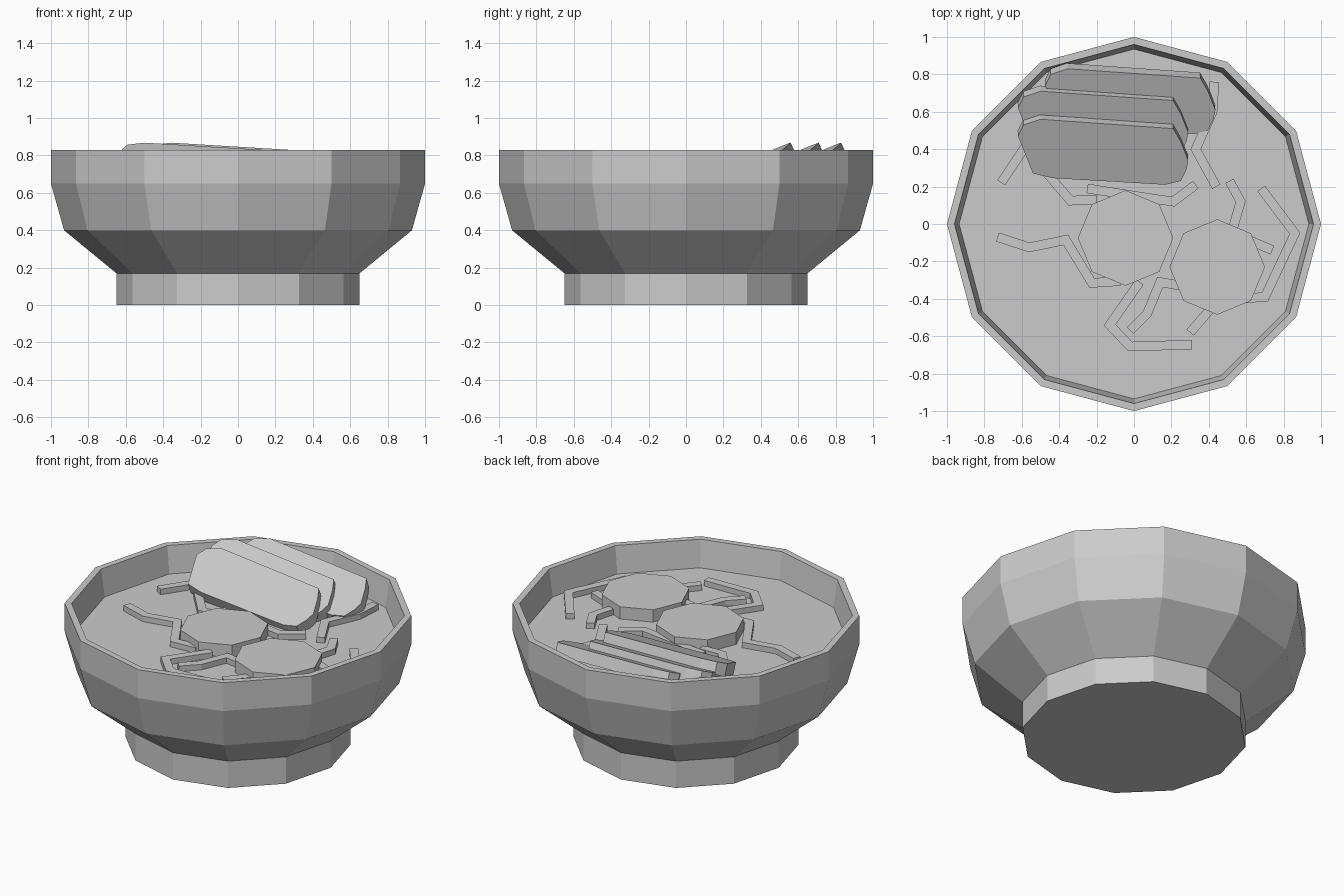
import bpy
import bmesh
import math
from mathutils import Vector

default_cube = bpy.data.objects.get("Cube")
if default_cube:
    bpy.data.objects.remove(default_cube, do_unlink=True)

material = bpy.data.materials.new("plain grey")
material.use_nodes = True
GREY = (0.6, 0.6, 0.6, 1.0)
material.diffuse_color = GREY
material.node_tree.nodes["Principled BSDF"].inputs["Base Color"].default_value = GREY


def finish(bm, name):
    """Turn a bmesh into a flat-shaded, coloured object."""
    bmesh.ops.recalc_face_normals(bm, faces=bm.faces)
    mesh = bpy.data.meshes.new(name)
    bm.to_mesh(mesh)
    bm.free()
    mesh.materials.append(material)
    obj = bpy.data.objects.new(name, mesh)
    bpy.context.collection.objects.link(obj)
    return obj


def lathe(name, profile, sides):
    """Sweep (radius, height) points round z and cap both ends."""
    bm = bmesh.new()
    rings = []
    for radius, height in profile:
        ring = []
        for i in range(sides):
            angle = math.tau * i / sides
            ring.append(bm.verts.new((radius * math.cos(angle),
                                      radius * math.sin(angle), height)))
        rings.append(ring)
    for low, high in zip(rings, rings[1:]):
        for i in range(sides):
            j = (i + 1) % sides
            bm.faces.new((low[i], low[j], high[j], high[i]))
    bm.faces.new(rings[0])
    bm.faces.new(rings[-1])
    return finish(bm, name)


def prism(name, top, offset):
    """Solid between a top outline and its copy moved by offset."""
    bm = bmesh.new()
    upper = [bm.verts.new(p) for p in top]
    lower = [bm.verts.new(p + offset) for p in top]
    bm.faces.new(upper)
    bm.faces.new(lower)
    for i in range(len(top)):
        j = (i + 1) % len(top)
        bm.faces.new((upper[i], upper[j], lower[j], lower[i]))
    return finish(bm, name)


def noodle(name, path, width=0.05, bottom=0.64, top=0.695):
    """Flat strip with mitred bends along a path of (x, y) points."""
    points = [Vector(p) for p in path]
    bm = bmesh.new()
    sections = []
    for i, point in enumerate(points):
        before = (point - points[i - 1]).normalized() if i else None
        after = (points[i + 1] - point).normalized() if i + 1 < len(points) else None
        before = before or after
        after = after or before
        along = (before + after).normalized()
        side = Vector((-along.y, along.x)) * width / 2 / max(along.dot(after), 0.5)
        left, right = point + side, point - side
        sections.append([bm.verts.new((p.x, p.y, z)) for p, z in
                         ((left, bottom), (right, bottom), (right, top), (left, top))])
    for a, b in zip(sections, sections[1:]):
        for i in range(4):
            j = (i + 1) % 4
            bm.faces.new((a[i], a[j], b[j], b[i]))
    bm.faces.new(sections[0])
    bm.faces.new(sections[-1])
    return finish(bm, name)


# Bowl with foot, rim and the flat broth surface closing the inside
lathe("bowl", [(0.65, 0), (0.65, 0.17), (0.93, 0.4), (1, 0.65), (1, 0.83),
               (0.96, 0.83), (0.935, 0.66)], 12)

# Octagonal round slices floating on the broth
for name, x, y in (("left_round_slice", 0.445, -0.23), ("middle_round_slice", -0.045, -0.075)):
    disc = lathe(name, [(0.255, 0.655), (0.255, 0.738)], 8)
    disc.location = (x, y, 0)

# Three leaning meat slices, all of one outline on a tilted plane
outline = [(-0.59, 0.53), (-0.5, 0.56), (0.21, 0.51), (0.25, 0.44), (0.29, 0.34),
           (0.28, 0.29), (0.25, 0.23), (0.17, 0.21), (-0.43, 0.245), (-0.54, 0.27),
           (-0.6, 0.42), (-0.62, 0.47)]
SLOPE_X, SLOPE_Y = -0.03, 0.43
normal = Vector((-SLOPE_X, -SLOPE_Y, 1)).normalized()
for name, dx, dy in (("front_meat_slice", 0, 0), ("middle_meat_slice", 0, 0.15),
                     ("back_meat_slice", 0.145, 0.27)):
    top = [Vector((x + dx, y + dy,
                   0.868 + SLOPE_X * (x + 0.5) + SLOPE_Y * (y - 0.56)))
           for x, y in outline]
    prism(name, top, normal * -0.075)

# Bent noodles lying on the broth
noodles = {
    "right_noodle": [(-0.73, -0.07), (-0.56, -0.125), (-0.365, -0.085),
                     (-0.225, -0.315), (-0.07, -0.305)],
    "right_back_noodle": [(-0.71, 0.22), (-0.57, 0.43), (-0.49, 0.3),
                          (-0.34, 0.125), (-0.2, 0.13)],
    "short_back_noodle": [(-0.25, 0.19), (0.07, 0.14), (0.21, 0.12), (0.33, 0.21)],
    "long_back_noodle": [(0.43, 0.76), (0.42, 0.6), (0.33, 0.4), (0.44, 0.2)],
    "inner_left_noodle": [(0.51, 0.23), (0.57, 0.12), (0.53, -0.02)],
    "outer_left_noodle": [(0.68, 0.19), (0.86, -0.05), (0.7, -0.39), (0.55, -0.4)],
    "short_left_noodle": [(0.5, -0.05), (0.6, -0.08), (0.74, -0.14)],
    "front_noodle": [(0.03, -0.31), (-0.13, -0.54), (-0.02, -0.655), (0.31, -0.645)],
    "inner_front_noodle": [(-0.02, -0.57), (0.07, -0.48), (0.14, -0.31), (0.25, -0.33)],
    "short_front_noodle": [(0.3, -0.58), (0.43, -0.43)],
}
for name, path in noodles.items():
    noodle(name, path)
